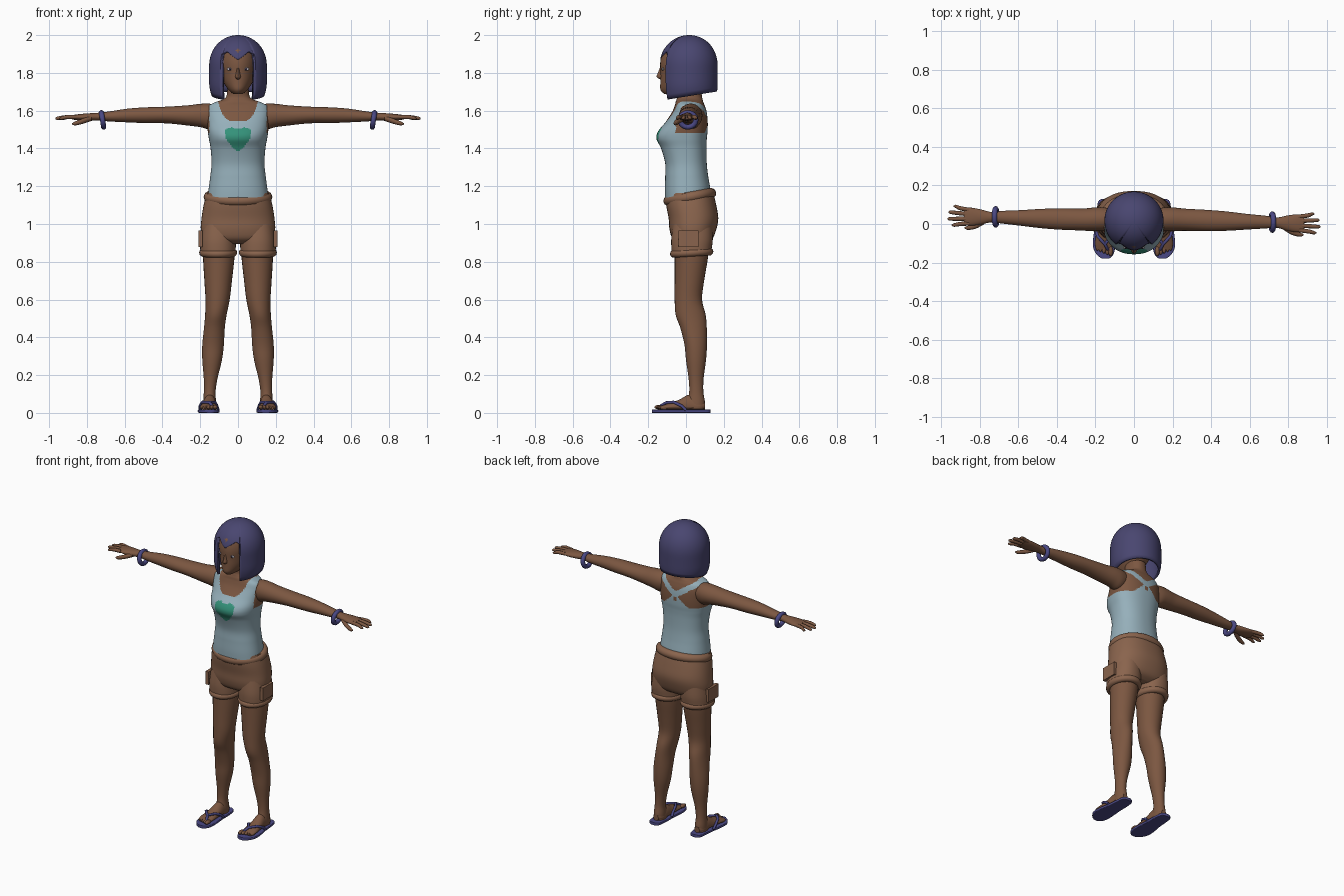
import bpy, bmesh, math
from mathutils import Vector


def material(name, r, g, b):
    m = bpy.data.materials.new(name)
    m.diffuse_color = [((c / 255 + 0.055) / 1.055) ** 2.4 for c in (r, g, b)] + [1]
    return m


SKIN = material("brown skin", 124, 87, 65)
TOP = material("pale blue cloth", 150, 176, 187)
HEART = material("teal print", 52, 146, 122)
SHORTS = material("tan cloth", 138, 100, 77)
HAIR = material("dark violet hair", 73, 70, 112)
TRIM = material("blue violet trim", 74, 72, 132)
WHITE = material("eye white", 205, 200, 205)
DARK = material("dark iris", 50, 40, 60)


def mirror(p, s):
    """Mirror to the other side; that arm also sweeps back slightly."""
    x, y, z = p
    return Vector((s * x, y + (0.058 * max(0, abs(x) - 0.25) if s < 0 else 0), z))


def finish(name, verts, faces, mat, angle=50):
    me = bpy.data.meshes.new(name)
    me.from_pydata(verts, [], faces)
    bm = bmesh.new()
    bm.from_mesh(me)
    bmesh.ops.recalc_face_normals(bm, faces=bm.faces)
    bm.to_mesh(me)
    bm.free()
    return link(name, me, mat, angle)


def link(name, me, mat, angle=50):
    me.materials.clear()
    me.materials.append(mat)
    me.shade_smooth()
    me.set_sharp_from_angle(angle=math.radians(angle))
    ob = bpy.data.objects.new(name, me)
    bpy.context.collection.objects.link(ob)
    return ob


def power(c, e):
    return math.copysign(abs(c) ** (2 / e), c)


def loft(name, keys, mat, axis="z", segs=28, step=4, e=2.0, s=1):
    """Smooth skin through sections (position, centre u, centre v, radius u, radius -v, radius +v)."""
    rows = []
    for i in range(len(keys) - 1):
        p0, p1, p2, p3 = (keys[min(max(i + d, 0), len(keys) - 1)] for d in (-1, 0, 1, 2))
        for j in range(step):
            t = j / step
            rows.append([0.5 * (2 * b + (c - a) * t + (2 * a - 5 * b + 4 * c - d) * t * t
                                + (3 * b - a - 3 * c + d) * t ** 3)
                         for a, b, c, d in zip(p0, p1, p2, p3)])
    rows.append(list(keys[-1]))
    verts, faces = [], []
    for t, cu, cv, ru, lo, hi in rows:
        for k in range(segs):
            a = 2 * math.pi * k / segs
            u = cu + ru * power(math.cos(a), e)
            v = cv + (hi if math.sin(a) > 0 else lo) * power(math.sin(a), e)
            verts.append(mirror({"z": (u, v, t), "x": (t, u, v), "y": (u, t, v)}[axis], s))
    for i in range(len(rows) - 1):
        for k in range(segs):
            a, b = i * segs + k, i * segs + (k + 1) % segs
            faces.append((a, b, b + segs, a + segs))
    faces += [tuple(range(segs)), tuple(range(len(verts) - segs, len(verts)))]
    return finish(name, verts, faces, mat)


def tube(name, pts, r, mat, cyclic=False, s=1):
    cu = bpy.data.curves.new(name, "CURVE")
    cu.dimensions, cu.bevel_depth, cu.bevel_resolution = "3D", r, 3
    cu.use_fill_caps = True
    sp = cu.splines.new("POLY")
    sp.points.add(len(pts) - 1)
    for p, q in zip(sp.points, pts):
        p.co = (*mirror(q, s), 1)
    sp.use_cyclic_u = cyclic
    ob = bpy.data.objects.new(name, cu)
    me = bpy.data.meshes.new_from_object(ob)
    bpy.data.objects.remove(ob)
    return link(name, me, mat)


def blob(name, loc, scale, mat):
    bpy.ops.mesh.primitive_uv_sphere_add(segments=16, ring_count=8, radius=1, location=loc)
    ob = bpy.context.object
    ob.name, ob.scale = name, scale
    ob.data.materials.append(mat)
    ob.data.shade_smooth()


def ellipse(n=36):
    return [(math.cos(2 * math.pi * k / n), math.sin(2 * math.pi * k / n)) for k in range(n)]


# Torso with neck; the tank top and its print are coloured by position
torso = loft("torso", [
    (1.12, 0, 0, .162, .11, .135), (1.18, 0, 0, .156, .112, .13), (1.25, 0, 0, .147, .11, .118),
    (1.32, 0, 0, .14, .11, .11), (1.40, 0, 0, .145, .132, .108), (1.45, 0, 0, .154, .156, .11),
    (1.49, 0, 0, .16, .148, .114), (1.54, 0, 0, .163, .108, .115), (1.59, 0, 0, .165, .075, .11),
    (1.625, 0, 0, .155, .06, .1), (1.645, 0, 0, .12, .055, .092), (1.66, 0, 0, .078, .05, .088),
    (1.68, 0, 0, .06, .046, .084), (1.73, 0, 0, .056, .05, .08)], SKIN, segs=128, step=10, e=2.25)
torso.data.materials.append(TOP)
torso.data.materials.append(HEART)


def top_colour(x, y, z):
    ax = abs(x)
    if z > 1.652:
        return 0
    if y < 0.03:
        if ax > .152 and z > 1.48 or z > 1.545 + .1 * (ax / .105) ** 4:
            return 0
        wide = .065 * min(1, max(0, (z - 1.385) / .07)) ** .65
        return 2 if y < 0 and ax < wide and z < 1.513 - .012 * abs(ax - .033) / .033 else 1
    strap = abs(z - (1.555 + .65 * ax)) < .02
    hole = math.hypot(x, z - 1.525) < .014
    return int((strap or z < 1.48 + .08 * max(0, 1 - ax / .09)) and not hole)


for f in torso.data.polygons:
    f.material_index = top_colour(*f.center)

# Head, nose and eyes
loft("head", [
    (1.688, 0, -.07, .024, .045, .05), (1.71, 0, -.045, .05, .09, .08), (1.75, 0, -.02, .077, .116, .1),
    (1.80, 0, 0, .093, .135, .11), (1.86, 0, 0, .1, .136, .12), (1.92, 0, .01, .09, .13, .11),
    (1.965, 0, .01, .055, .09, .08)], SKIN, segs=40)
loft("nose", [(1.765, 0, -.125, .008, .01, .01), (1.778, 0, -.125, .016, .03, .02),
              (1.80, 0, -.125, .011, .024, .02), (1.835, 0, -.125, .006, .01, .02)], SKIN, segs=12)
for s in (1, -1):
    blob("eye", (s * .043, -.122, 1.82), (.016, .005, .008), WHITE)
    blob("iris", (s * .043, -.125, 1.82), (.006, .0045, .007), DARK)

# Bob haircut: a dome whose lower edge varies round the head
SEG, ROW = 120, 26
verts, faces = [], []
for k in range(SEG):
    a = 2 * math.pi * (k + .5) / SEG
    c, d = math.cos(a), math.sin(a)
    if d < 0 and abs(c) < .6:
        edge = 1.868 + .045 * min(abs(c) / .42, 1) - .12 * max(0, abs(c) - .48)
    else:
        edge = 1.66 + .04 * (.15 * d + .11) / .25
    for i in range(ROW):
        z = 2 - (2 - edge) * ((i + .3) / (ROW - .7)) ** 2
        f = (1 - max(0, (z - 1.83) / .17) ** 2.2) ** .5
        tuck = (max(0, 1.75 - z) / .09) ** 2
        verts.append((c * f * (.153 - .022 * tuck),
                      .018 + d * f * ((.15 if d > 0 else .158) - .012 * tuck), z))
for k in range(SEG):
    n = (k + 1) % SEG
    faces += [(k * ROW + i, n * ROW + i, n * ROW + i + 1, k * ROW + i + 1) for i in range(ROW - 1)]
faces.append(tuple(k * ROW for k in range(SEG)))
hair = finish("hair", verts, faces, HAIR, 60)
sol = hair.modifiers.new("thickness", "SOLIDIFY")
sol.thickness, sol.offset = .014, -1

# Shorts: seat and rolled waistband
loft("shorts_seat", [
    (1.165, 0, .02, .166, .128, .125), (1.10, 0, .025, .182, .13, .135), (1.03, 0, .03, .193, .122, .141),
    (.97, 0, .03, .197, .117, .13), (.92, 0, .03, .185, .1, .108), (.895, 0, .03, .12, .06, .07)],
     SHORTS, segs=48, e=2.3)
tube("waistband", [(.154 * c, .02 + .112 * d, 1.143 + .02 * d) for c, d in ellipse(48)], .028, SHORTS, True)

for s in (1, -1):
    # Shorts legs, cuffs and side pockets
    loft("shorts_leg", [(1.0, .1, .03, .088, .1, .11), (.92, .105, .03, .093, .108, .112),
                        (.87, .106, .03, .094, .107, .106), (.84, .106, .03, .092, .104, .104)],
         SHORTS, segs=36, e=2.2, s=s)
    tube("cuff", [(.105 + .08 * c, .03 + .094 * d, .848 + .006 * d) for c, d in ellipse()],
         .021, SHORTS, True, s)
    bpy.ops.mesh.primitive_cube_add(size=1, location=(s * .199, .013, .922))
    pocket = bpy.context.object
    pocket.name, pocket.scale = "pocket", (.022, .105, .085)
    pocket.data.materials.append(SHORTS)

    # Leg, foot and toes
    loft("leg", [
        (.92, .10, .03, .085, .09, .095), (.82, .102, .028, .083, .088, .088), (.7, .105, .02, .073, .08, .076),
        (.6, .108, .012, .064, .072, .073), (.52, .117, .02, .057, .075, .084), (.45, .125, .03, .055, .06, .08),
        (.36, .132, .045, .057, .053, .066), (.28, .137, .05, .052, .05, .056), (.18, .145, .05, .036, .036, .043),
        (.11, .15, .052, .031, .035, .04), (.06, .15, .055, .034, .05, .045), (.02, .15, .055, .035, .06, .045)],
         SKIN, s=s)
    loft("foot", [
        (.1, .15, .036, .018, .018, .02), (.07, .15, .032, .034, .016, .04), (.02, .15, .032, .036, .016, .065),
        (-.04, .154, .032, .041, .016, .036), (-.1, .157, .03, .045, .014, .018),
        (-.135, .156, .026, .04, .01, .01)], SKIN, "y", s=s)
    for i in range(5):
        x, r, tip = .121 + .0175 * i, .0125 - .001 * i, -.165 + .007 * i
        blob("toe", (s * x, tip + .024, .018 + r), (r, .026, r), SKIN)

    # Flip-flop sole and straps
    loft("sandal_sole", [
        (.13, .15, .009, .018, .009, .009), (.115, .15, .009, .036, .009, .009), (.06, .15, .009, .044, .009, .009),
        (0, .152, .009, .047, .009, .009), (-.06, .155, .009, .055, .009, .009),
        (-.12, .155, .009, .057, .009, .009), (-.16, .15, .009, .042, .009, .009),
        (-.18, .147, .009, .018, .009, .009)], TRIM, "y", e=7, s=s)
    for x0, x1, x2 in ((.105, .112, .122), (.2, .2, .188)):
        tube("sandal_strap", [(x0, .0, .015), (x1, -.025, .038), (x2, -.065, .057),
                              (.15, -.105, .054), (.138, -.13, .04), (.134, -.138, .015)], .008, TRIM, s=s)

    # Arm with palm
    loft("arm", [
        (.09, .025, 1.58, .045, .05, .045), (.15, .025, 1.575, .06, .072, .062), (.20, .025, 1.575, .061, .062, .061),
        (.27, .022, 1.575, .057, .053, .053), (.38, .018, 1.577, .055, .044, .044),
        (.48, .015, 1.577, .05, .043, .041), (.58, .012, 1.575, .041, .037, .036),
        (.68, .01, 1.57, .033, .027, .026), (.74, .007, 1.568, .027, .02, .021),
        (.79, .005, 1.566, .038, .02, .02), (.84, .004, 1.566, .046, .018, .016),
        (.88, .004, 1.566, .043, .012, .01)], SKIN, "x", s=s)

    # Fingers and thumb
    for y0, y1, tip in ((-.032, -.045, .945), (-.008, -.014, .967), (.016, .02, .962), (.038, .052, .935)):
        loft("finger", [(.855, y0, 1.566, .011, .011, .011), (.905, (y0 + y1) / 2, 1.566, .011, .011, .011),
                        (tip - .012, y1, 1.56, .009, .009, .009), (tip, y1, 1.558, .003, .003, .003)],
             SKIN, "x", segs=12, s=s)
    loft("thumb", [(.775, -.015, 1.56, .016, .014, .014), (.82, -.042, 1.545, .015, .014, .014),
                   (.86, -.055, 1.533, .011, .011, .011), (.878, -.056, 1.53, .004, .004, .004)],
         SKIN, "x", segs=12, s=s)

    # Bracelet
    tube("bracelet", [(.717 + .006 * d, .01 + .042 * c, 1.551 + .038 * d) for c, d in ellipse(16)],
         .014, TRIM, True, s)
